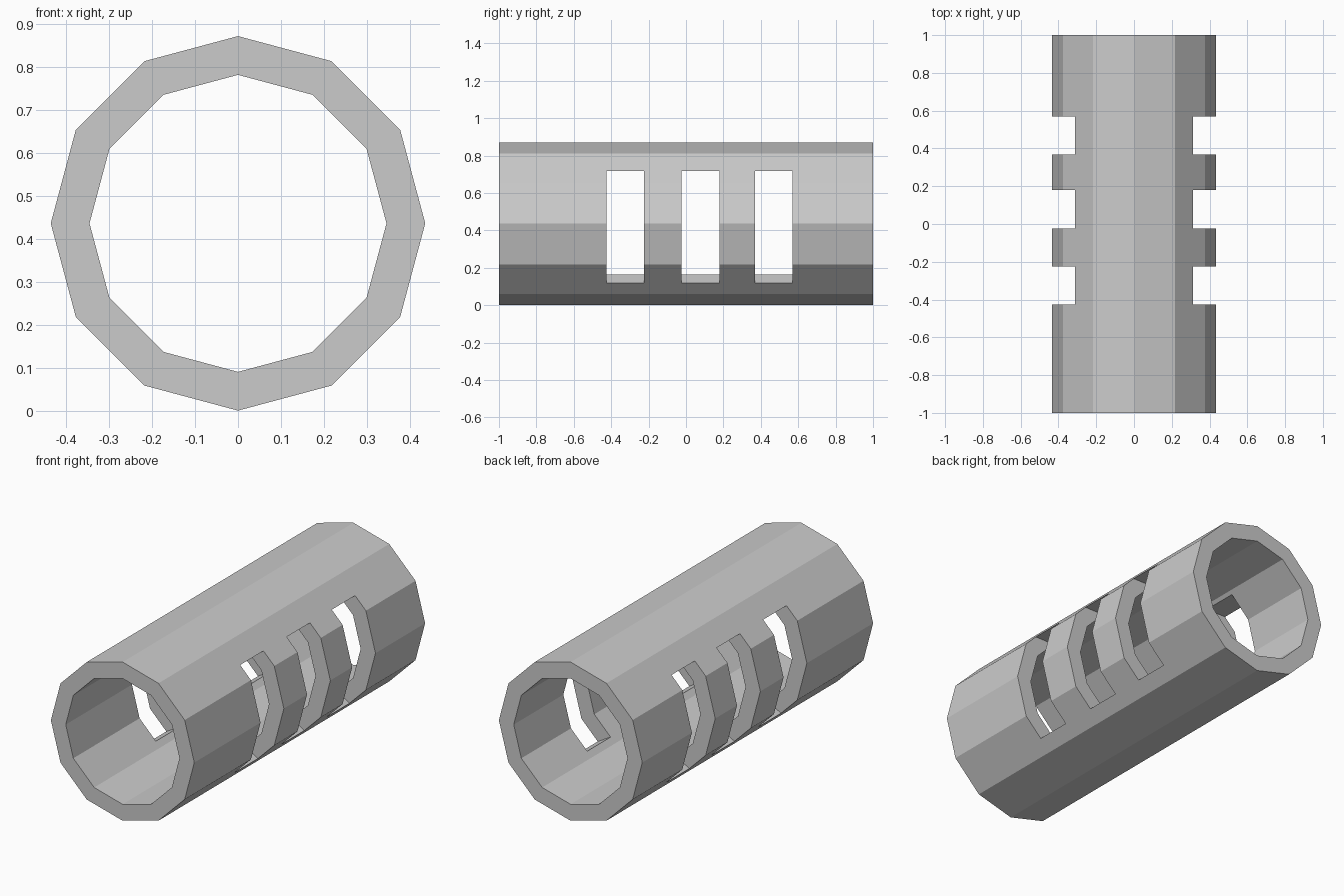
import bpy, bmesh, math

if "Cube" in bpy.data.objects:
    bpy.data.objects.remove(bpy.data.objects["Cube"])

SIDES, R_OUT, R_IN, LENGTH, CZ = 12, 0.435, 0.345, 2.0, 0.436
SLOT_CENTRES, SLOT_WIDTH = (-0.325, 0.078, 0.469), 0.202


def make_object(name, bm):
    bmesh.ops.recalc_face_normals(bm, faces=bm.faces)
    mesh = bpy.data.meshes.new(name)
    bm.to_mesh(mesh)
    bm.free()
    obj = bpy.data.objects.new(name, mesh)
    bpy.context.collection.objects.link(obj)
    return obj


def ring(bm, radius, y):
    step = math.tau / SIDES
    return [bm.verts.new((radius * math.sin(i * step), y, CZ + radius * math.cos(i * step)))
            for i in range(SIDES)]


def prism(name, profile, y, width):
    bm = bmesh.new()
    face = bm.faces.new([bm.verts.new((x, y - width / 2, z)) for x, z in profile])
    out = bmesh.ops.extrude_face_region(bm, geom=[face])
    verts = [v for v in out["geom"] if isinstance(v, bmesh.types.BMVert)]
    bmesh.ops.translate(bm, verts=verts, vec=(0, width, 0))
    return make_object(name, bm)


# Thick twelve-sided tube along y
bm = bmesh.new()
h = LENGTH / 2
loops = [ring(bm, R_OUT, -h), ring(bm, R_OUT, h), ring(bm, R_IN, h), ring(bm, R_IN, -h)]
for k in range(4):
    a, b = loops[k], loops[(k + 1) % 4]
    for i in range(SIDES):
        j = (i + 1) % SIDES
        bm.faces.new((a[i], a[j], b[j], b[i]))
tube = make_object("slotted_tube", bm)

# Slots through both side walls: flat top, sills sloping down to the outside
profile = [(-0.6, -0.066), (0, 0.28), (0.6, -0.066), (0.6, 0.719), (-0.6, 0.719)]
cutters = []
for y in SLOT_CENTRES:
    cutter = prism("slot_cutter", profile, y, SLOT_WIDTH)
    cutter.hide_render = True
    mod = tube.modifiers.new("slot", 'BOOLEAN')
    mod.operation, mod.solver, mod.object = 'DIFFERENCE', 'EXACT', cutter
    cutters.append(cutter)

# Apply the cuts and discard the cutters
bpy.context.view_layer.update()
depsgraph = bpy.context.evaluated_depsgraph_get()
cut_mesh = bpy.data.meshes.new_from_object(tube.evaluated_get(depsgraph))
tube.modifiers.clear()
tube.data = cut_mesh
for cutter in cutters:
    bpy.data.objects.remove(cutter)
